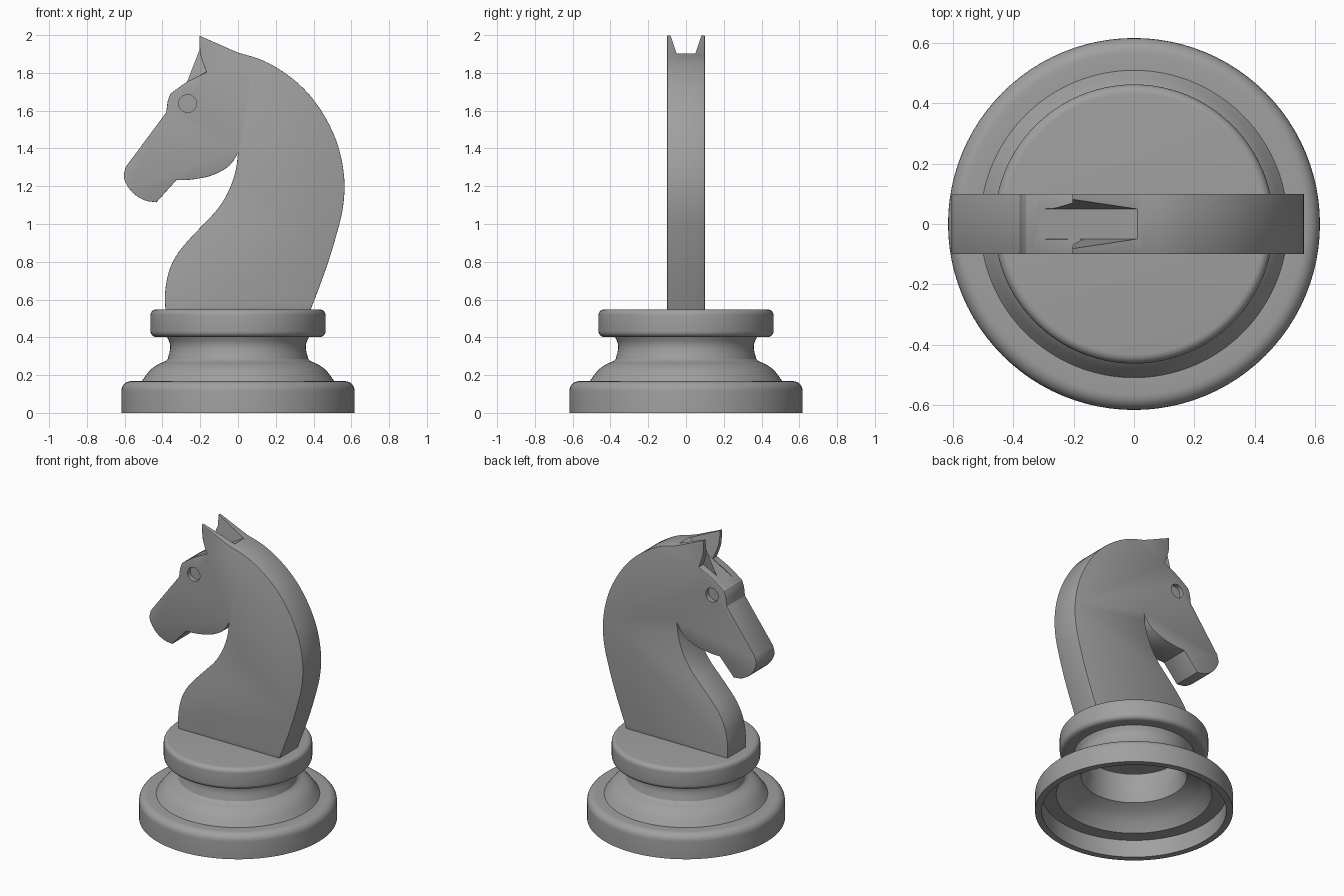
import bpy, bmesh, math
from mathutils import Vector

if "Cube" in bpy.data.objects:
    bpy.data.objects.remove(bpy.data.objects["Cube"])

grey = bpy.data.materials.new("stone grey")
grey.diffuse_color = (0.35, 0.35, 0.35, 1)
grey.use_nodes = True
grey.node_tree.nodes["Principled BSDF"].inputs["Base Color"].default_value = grey.diffuse_color


def make_object(name, bm):
    bmesh.ops.recalc_face_normals(bm, faces=bm.faces)
    mesh = bpy.data.meshes.new(name)
    bm.to_mesh(mesh)
    bm.free()
    mesh.materials.append(grey)
    obj = bpy.data.objects.new(name, mesh)
    bpy.context.collection.objects.link(obj)
    return obj


def smooth(obj, angle):
    bpy.ops.object.select_all(action='DESELECT')
    obj.select_set(True)
    bpy.context.view_layer.objects.active = obj
    bpy.ops.object.shade_smooth_by_angle(angle=math.radians(angle))


def spline(points, steps=4):
    """Catmull-Rom curve through the points, without the last one."""
    p = [Vector(q) for q in points]
    if len(p) == 2:
        return p[:1]
    p = [2 * p[0] - p[1]] + p + [2 * p[-1] - p[-2]]
    out = []
    for a, b, c, d in zip(p, p[1:], p[2:], p[3:]):
        for i in range(steps):
            t = i / steps
            out.append(0.5 * (2 * b + (c - a) * t + (2 * a - 5 * b + 4 * c - d) * t ** 2
                              + (3 * b - a - 3 * c + d) * t ** 3))
    return out


def arc(cx, cz, r, start, end, n=6):
    angles = [math.radians(start + (end - start) * i / n) for i in range(n + 1)]
    return [(cx + r * math.cos(a), cz + r * math.sin(a)) for a in angles]


def prism(name, outline, y0, y1, round_edge=0):
    """Extrude an x-z outline along y, optionally rounding the rim of both caps."""
    bm = bmesh.new()
    face = bm.faces.new([bm.verts.new((p[0], y0, p[1])) for p in outline])
    new = bmesh.ops.extrude_face_region(bm, geom=[face])["geom"]
    bmesh.ops.translate(bm, verts=[v for v in new if isinstance(v, bmesh.types.BMVert)],
                        vec=(0, y1 - y0, 0))
    if round_edge:
        rims = [e for e in bm.edges if abs(e.verts[0].co.y - e.verts[1].co.y) < 1e-5]
        bmesh.ops.bevel(bm, geom=rims, offset=round_edge, segments=2, profile=0.5,
                        affect='EDGES', clamp_overlap=True)
    return make_object(name, bm)


def cut(target, cutter):
    mod = target.modifiers.new("cut", 'BOOLEAN')
    mod.operation, mod.solver, mod.object = 'DIFFERENCE', 'EXACT', cutter
    bpy.context.view_layer.objects.active = target
    bpy.ops.object.modifier_apply(modifier=mod.name)
    bpy.data.objects.remove(cutter)


# Hollow turned base: foot, flare, waist and collar, then back down the inside
flare = spline([(0.51, 0.168), (0.469, 0.222), (0.43, 0.253), (0.384, 0.274)]) + [Vector((0.384, 0.274))]
waist = spline([(0.372, 0.285), (0.36, 0.335), (0.362, 0.37), (0.376, 0.402)]) + [Vector((0.376, 0.402))]
outer = ([(0.617, 0)] + arc(0.567, 0.118, 0.05, 0, 90)
         + [tuple(p) for p in flare + waist]
         + arc(0.433, 0.432, 0.03, -90, 0) + arc(0.433, 0.518, 0.03, 0, 90) + [(0, 0.548)])
inner = [(0, 0.5), (0.415, 0.5), (0.415, 0.45), (0.32, 0.45), (0.312, 0.37), (0.312, 0.32),
         (0.33, 0.25), (0.39, 0.22), (0.44, 0.18), (0.485, 0.12), (0.575, 0.12), (0.575, 0)]
bm = bmesh.new()
ring = [bm.verts.new((r, 0, z)) for r, z in outer + inner]
edges = [bm.edges.new(pair) for pair in zip(ring, ring[1:])]
edges.append(bm.edges.new((ring[-1], ring[0])))
bmesh.ops.spin(bm, geom=ring + edges, cent=(0, 0, 0), axis=(0, 0, 1), angle=math.tau, steps=96)
bmesh.ops.remove_doubles(bm, verts=bm.verts, dist=1e-4)
bmesh.ops.dissolve_degenerate(bm, edges=bm.edges, dist=1e-5)
smooth(make_object("base", bm), 32)

# Horse head and neck: curves joined at sharp corners
curves = [
    [(-0.204, 1.997), (-0.2, 1.9), (-0.167, 1.804)],                        # ear front
    [(-0.167, 1.804), (-0.27, 1.752), (-0.358, 1.69)],                      # forehead
    [(-0.358, 1.69), (-0.372, 1.65), (-0.38, 1.59)],                        # brow
    [(-0.38, 1.59), (-0.596, 1.3)],                                         # nose bridge
    [(-0.596, 1.3), (-0.603, 1.24), (-0.56, 1.168), (-0.495, 1.126), (-0.432, 1.115)],
    [(-0.432, 1.115), (-0.326, 1.232)],                                     # mouth
    [(-0.326, 1.232), (-0.257, 1.234), (-0.151, 1.253), (-0.07, 1.29), (-0.03, 1.327), (0, 1.375)],
    [(0, 1.375), (-0.013, 1.28), (-0.05, 1.174), (-0.109, 1.078), (-0.188, 0.993),
     (-0.257, 0.92), (-0.315, 0.85), (-0.358, 0.771), (-0.379, 0.691), (-0.387, 0.617), (-0.384, 0.54)],
    [(-0.384, 0.54), (0.382, 0.54)],                                        # neck bottom
    [(0.382, 0.54), (0.432, 0.67), (0.479, 0.803), (0.522, 0.946), (0.554, 1.078), (0.564, 1.21),
     (0.548, 1.343), (0.511, 1.465), (0.453, 1.58), (0.384, 1.677), (0.305, 1.756),
     (0.209, 1.825), (0.114, 1.873), (0, 1.907)],                           # back of neck
    [(0, 1.907), (-0.204, 1.997)],                                          # ear back
]
horse = prism("horse_head", [p for c in curves for p in spline(c)], -0.1, 0.1, 0.007)

# Tapered notch that parts the two ears
start, along, up = Vector((-0.167, 0, 1.804)), Vector((0.872, 0, 0.49)), Vector((-0.49, 0, 0.872))
bm = bmesh.new()
ends = []
for t in (-0.2, 0.5):
    ends.append([bm.verts.new(start + along * t + up * h + Vector((0, s * (0.05 + 0.17 * h), 0)))
                 for h, s in ((0, -1), (0, 1), (0.25, 1), (0.25, -1))])
bm.faces.new(ends[0])
bm.faces.new(ends[1])
for i in range(4):
    j = (i + 1) % 4
    bm.faces.new((ends[0][i], ends[0][j], ends[1][j], ends[1][i]))
cut(horse, make_object("ear_notch", bm))

# Round eye sockets on both sides
for side in (-1, 1):
    circle = arc(-0.267, 1.638, 0.047, 0, 352.5, 47)
    cut(horse, prism("eye_socket", circle, side * 0.07, side * 0.15))
smooth(horse, 25)
